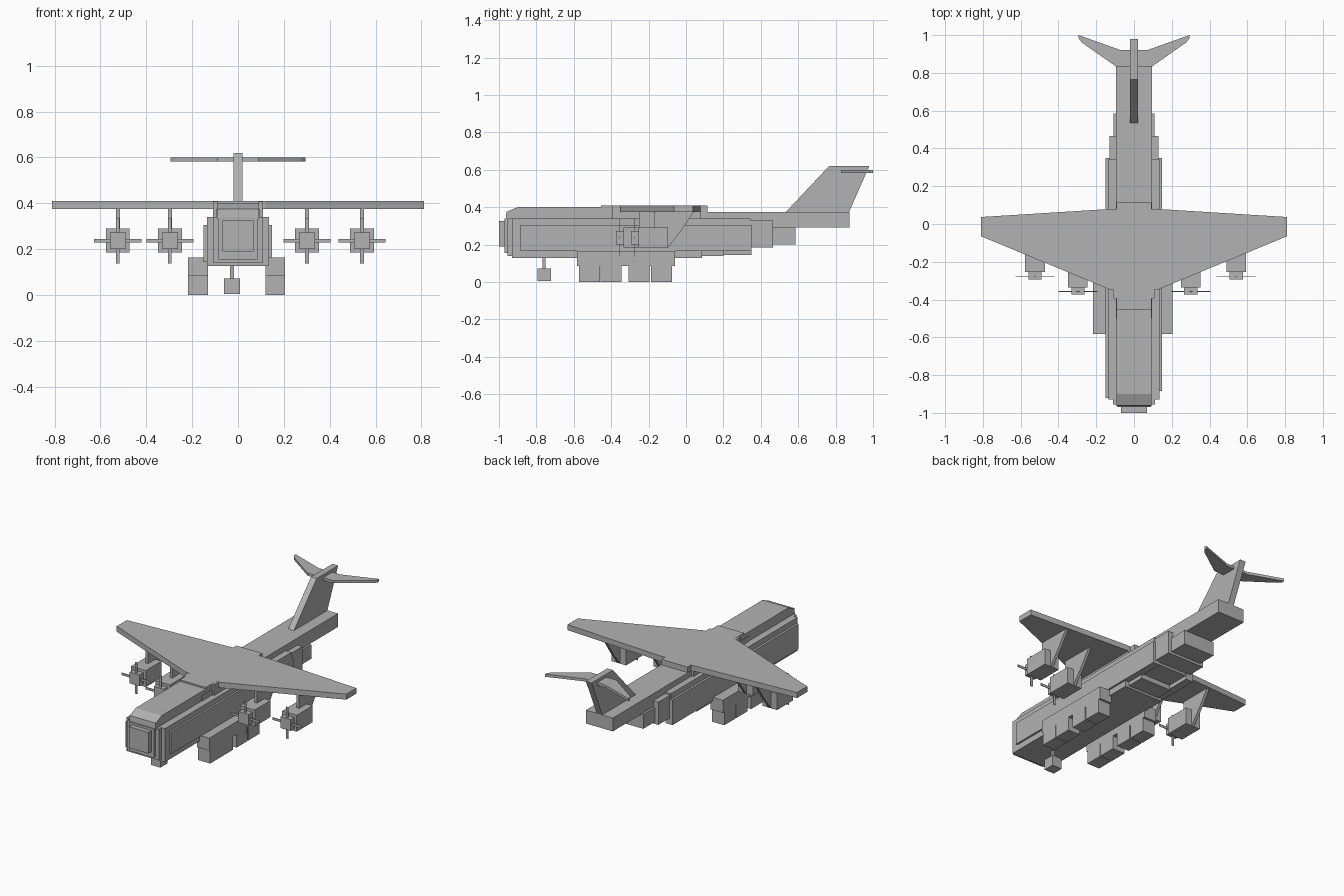
import bpy
import bmesh

if "Cube" in bpy.data.objects:
    bpy.data.objects.remove(bpy.data.objects["Cube"], do_unlink=True)

grey = bpy.data.materials.new("matte_grey")
grey.use_nodes = True
COLOUR = (0.45, 0.45, 0.45, 1)
grey.diffuse_color = COLOUR
grey.node_tree.nodes["Principled BSDF"].inputs["Base Color"].default_value = COLOUR


def prism(name, outline, low, high, axis):
    """Extrude a flat outline: (x, y) along z, or (y, z) along x."""
    def place(p, h):
        return (p[0], p[1], h) if axis == "z" else (h, p[0], p[1])
    bm = bmesh.new()
    bottom = [bm.verts.new(place(p, low)) for p in outline]
    top = [bm.verts.new(place(p, high)) for p in outline]
    bm.faces.new(bottom)
    bm.faces.new(top)
    for i in range(len(outline)):
        j = (i + 1) % len(outline)
        bm.faces.new((bottom[i], bottom[j], top[j], top[i]))
    bmesh.ops.recalc_face_normals(bm, faces=bm.faces)
    mesh = bpy.data.meshes.new(name)
    bm.to_mesh(mesh)
    bm.free()
    mesh.materials.append(grey)
    obj = bpy.data.objects.new(name, mesh)
    bpy.context.collection.objects.link(obj)
    return obj


def box(name, x, y, z):
    corners = [(x[0], y[0]), (x[1], y[0]), (x[1], y[1]), (x[0], y[1])]
    return prism(name, corners, z[0], z[1], "z")


def both_sides(half):
    """Complete a half outline by mirroring it across x = 0."""
    return half + [(-x, y) for x, y in reversed(half)]


# Fuselage: nested slabs, stepped at the nose and the rear
for name, half, y, z in [
    ("nose_plate", 0.068, (-1.0, -0.96), (0.19, 0.325)),
    ("nose_step", 0.085, (-0.97, -0.9), (0.155, 0.34)),
    ("belly", 0.11, (-0.955, 0.2), (0.14, 0.34)),
    ("hull", 0.136, (-0.93, 0.085), (0.127, 0.34)),
    ("hull_rear", 0.136, (0.0, 0.345), (0.17, 0.34)),
    ("rear_step", 0.13, (0.2, 0.465), (0.185, 0.33)),
    ("rear_ramp", 0.108, (0.2, 0.585), (0.2, 0.29)),
    ("tail_boom", 0.095, (-0.5, 0.873), (0.29, 0.375)),
]:
    box(name, (-half, half), y, z)
box("left_side_panel", (0.1, 0.148), (-0.885, 0.35), (0.165, 0.305))
box("right_side_panel", (-0.15, -0.1), (-0.92, 0.35), (0.145, 0.305))

# Cockpit and raised roof
prism("cockpit_roof", [(-0.965, 0.33), (-0.96, 0.375), (-0.9, 0.4),
                       (-0.43, 0.4), (-0.43, 0.33)], -0.092, 0.092, "x")

# Wing and its centre section
box("wing_centre", (-0.092, 0.092), (-0.455, 0.115), (0.36, 0.41))
box("wing_root", (-0.108, 0.108), (-0.395, 0.08), (0.34, 0.409))
prism("wing", both_sides([(0.12, -0.35), (0.81, -0.065), (0.81, 0.037), (0.12, 0.08)]),
      0.375, 0.41, "z")

# Fin and swept tailplane
prism("fin", [(0.53, 0.37), (0.765, 0.62), (0.98, 0.62), (0.87, 0.37)],
      -0.02, 0.02, "x")
prism("tailplane", both_sides([(0.09, 0.83), (0.275, 0.96), (0.295, 0.985),
                               (0.293, 1.0), (0.075, 0.922)]), 0.583, 0.6, "z")

# Engines: nacelle, spinner, two crossed blades and a pylon
for label, x, front in [("right_outer", -0.524, -0.255), ("right_inner", -0.297, -0.335),
                        ("left_inner", 0.301, -0.335), ("left_outer", 0.541, -0.255)]:
    rear = front + 0.16
    box(label + "_nacelle", (x - 0.052, x + 0.052), (front, rear), (0.185, 0.29))
    box(label + "_spinner", (x - 0.035, x + 0.035), (front - 0.038, front), (0.2, 0.272))
    blade = (front - 0.024, front - 0.02)
    box(label + "_blade_flat", (x - 0.103, x + 0.103), blade, (0.229, 0.244))
    box(label + "_blade_upright", (x - 0.008, x + 0.008), blade, (0.137, 0.337))
    prism(label + "_pylon", [(front + 0.085, 0.38), (front + 0.085, 0.19), (rear, 0.185),
                             (rear + 0.07, 0.275), (rear + 0.14, 0.38)],
          x - 0.009, x + 0.009, "x")

# Main landing gear: fairing with four wheel blocks on each side
for side, x in [("right", (-0.218, -0.13)), ("left", (0.12, 0.205))]:
    box(side + "_gear_fairing", x, (-0.582, -0.06), (0.085, 0.165))
    for i, y in enumerate((-0.573, -0.457, -0.307, -0.187)):
        box(f"{side}_wheel_{i + 1}", x, (y, y + 0.112), (0.0, 0.085))

# Nose landing gear
box("nose_gear_strut", (-0.034, -0.018), (-0.767, -0.75), (0.06, 0.14))
box("nose_wheel", (-0.06, 0.008), (-0.793, -0.722), (0.005, 0.072))
